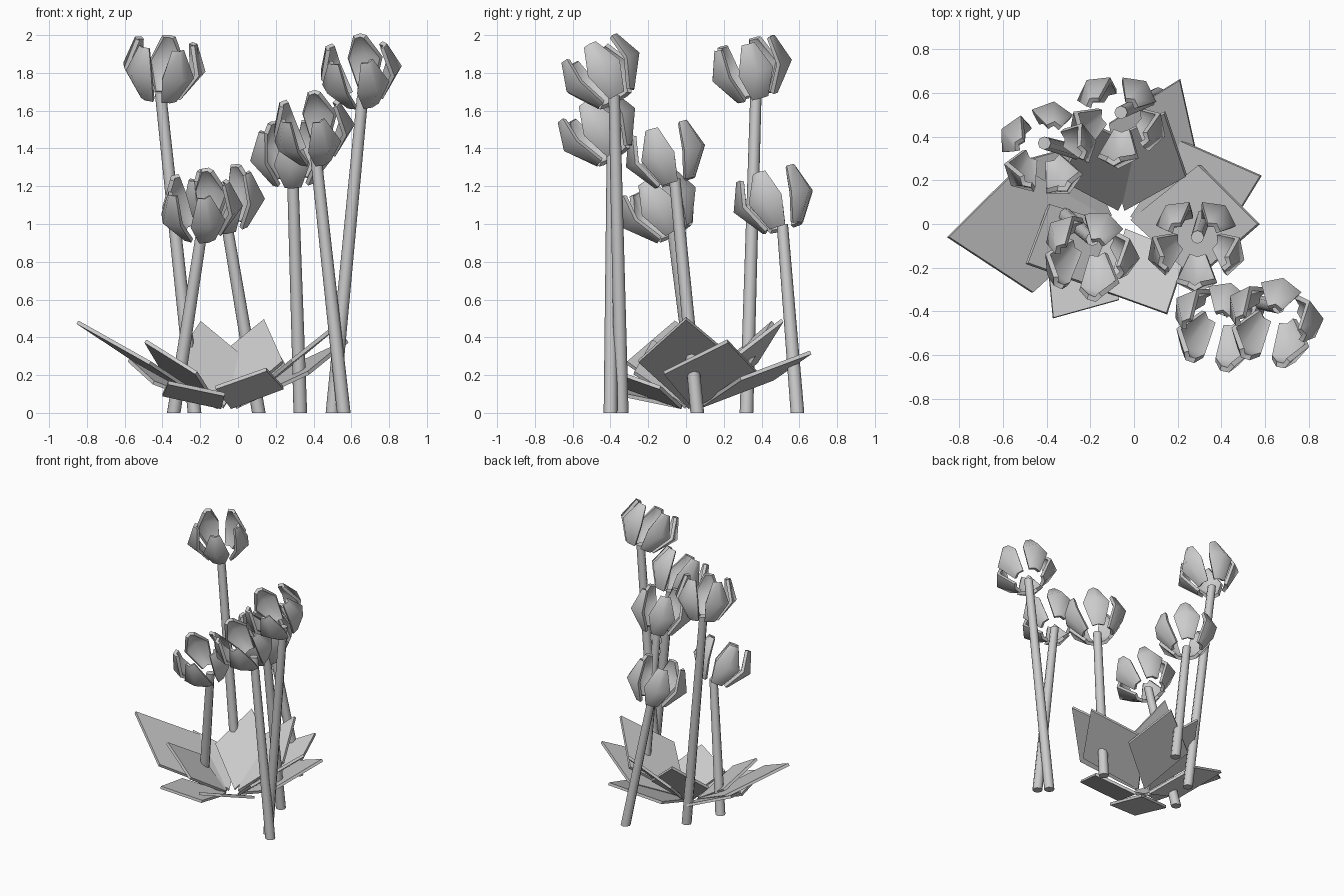
import bpy, bmesh
from math import cos, sin, radians, tau
from mathutils import Vector, Matrix

if "Cube" in bpy.data.objects:
    bpy.data.objects.remove(bpy.data.objects["Cube"])


def make_object(name, verts, faces, thickness=0.0):
    mesh = bpy.data.meshes.new(name)
    mesh.from_pydata([tuple(v) for v in verts], [], faces)
    bm = bmesh.new()
    bm.from_mesh(mesh)
    bmesh.ops.recalc_face_normals(bm, faces=bm.faces)
    bm.to_mesh(mesh)
    bm.free()
    obj = bpy.data.objects.new(name, mesh)
    bpy.context.collection.objects.link(obj)
    if thickness:
        mod = obj.modifiers.new("thickness", 'SOLIDIFY')
        mod.thickness = thickness
        mod.offset = 0
    return obj


# Stem: leaning tube with level ends
def stem(name, bottom, top, sides=8):
    verts = [Vector(c) + Vector((r * cos(tau * i / sides), r * sin(tau * i / sides), 0))
             for c, r in ((bottom, 0.036), (top, 0.03)) for i in range(sides)]
    faces = [(i, (i + 1) % sides, sides + (i + 1) % sides, sides + i) for i in range(sides)]
    faces += [tuple(range(sides))[::-1], tuple(range(sides, 2 * sides))]
    o = make_object(name, verts, faces)
    for p in o.data.polygons:
        p.use_smooth = len(p.vertices) == 4


# Petal: folded shell with blunt base, wide waist and narrow tip
# rows of (half width, edge radius, keel radius, height)
PETAL = [(0.04, 0.09, 0.105, -0.015), (0.09, 0.17, 0.22, 0.13),
         (0.03, 0.145, 0.165, 0.275)]


def flower(name, top, lean, turn):
    axis = Vector((lean[0], lean[1], 1)).normalized()
    tilt = Vector((0, 0, 1)).rotation_difference(axis).to_matrix()
    for k in range(5):
        m = tilt @ Matrix.Rotation(radians(turn + 72 * k), 3, 'Z')
        verts = []
        for w, edge, keel, z in PETAL:
            verts += [Vector(top) + m @ Vector(p)
                      for p in ((edge, -w, z), (keel, 0, z), (edge, w, z))]
        faces = [(3 * r + c, 3 * r + c + 1, 3 * r + c + 4, 3 * r + c + 3)
                 for r in range(len(PETAL) - 1) for c in range(2)]
        o = make_object(f"{name}_petal_{k + 1}", verts, faces, 0.024)
        # smooth shell, crisp rim
        bpy.context.view_layer.objects.active = o
        o.select_set(True)
        bpy.ops.object.modifier_apply(modifier="thickness")
        bpy.ops.object.shade_smooth_by_angle(angle=radians(70))
        o.select_set(False)


# stem bottom x, y / stem top / lean of the bloom / turn of the petals
FLOWERS = [
    ((-0.23, 0.32), (-0.41, 0.37, 1.69), (0.08, -0.26), 10),
    ((0.11, 0.59), (-0.06, 0.51, 1.00), (-0.14, -0.28), -18),
    ((-0.34, 0.06), (-0.19, -0.07, 0.97), (-0.12, -0.56), -5),
    ((0.33, 0.06), (0.29, -0.06, 1.24), (-0.05, -0.28), -18),
    ((0.56, -0.40), (0.41, -0.39, 1.38), (-0.18, -0.62), 2),
    ((0.50, -0.34), (0.66, -0.38, 1.68), (-0.18, -0.56), 5),
]
for n, (foot, top, lean, turn) in enumerate(FLOWERS, 1):
    stem(f"stem_{n}", (*foot, 0), top)
    flower(f"flower_{n}", top, lean, turn)

# Leaves: flat diamonds fanning from the middle; tip position and half width
LEAVES = [
    ((-0.85, -0.06, 0.48), 0.29), ((0.57, 0.00, 0.50), 0.26),
    ((0.58, 0.22, 0.38), 0.26), ((0.21, 0.66, 0.32), 0.22),
    ((0.14, 0.51, 0.49), 0.20), ((-0.20, 0.46, 0.48), 0.21),
    ((-0.58, 0.27, 0.28), 0.22), ((-0.49, -0.18, 0.38), 0.20),
    ((-0.37, -0.43, 0.16), 0.20), ((0.15, -0.41, 0.23), 0.20),
]
center = Vector((-0.06, 0.02, 0.03))
for n, (tip, w) in enumerate(LEAVES, 1):
    tip = Vector(tip)
    out = tip - center
    out.z = 0
    out.normalize()
    side = Vector((-out.y, out.x, 0)) * w
    base = center + out * 0.05
    mid = base.lerp(tip, 0.52)
    make_object(f"leaf_{n}", [base, mid + side, tip, mid - side], [(0, 1, 2, 3)], 0.02)
